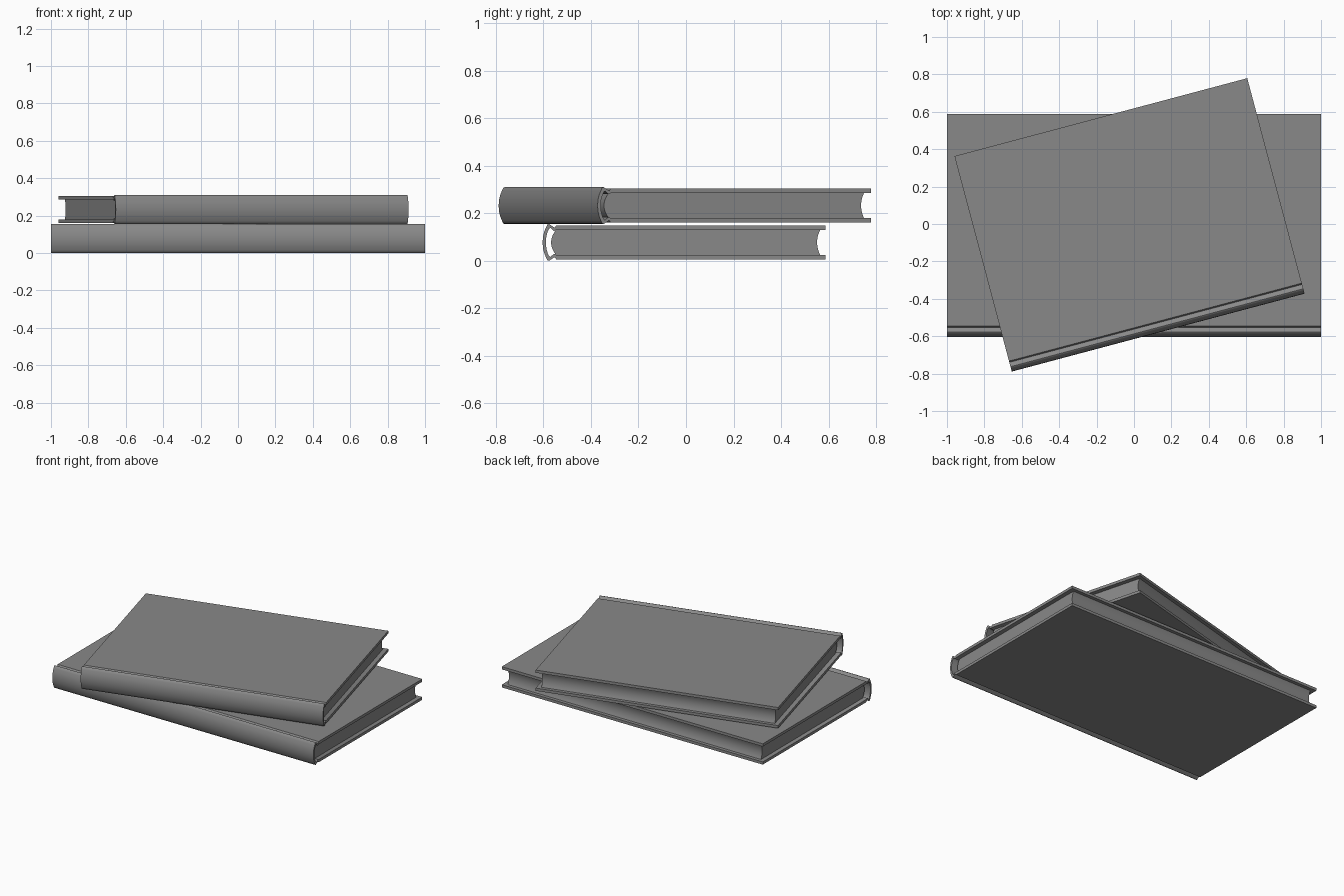
import bpy, bmesh, math

cube = bpy.data.objects.get("Cube")
if cube:
    bpy.data.objects.remove(cube, do_unlink=True)

grey = bpy.data.materials.new("book grey")
grey.use_nodes = True
grey.diffuse_color = (0.25, 0.25, 0.25, 1)
grey.node_tree.nodes["Principled BSDF"].inputs["Base Color"].default_value = (0.25, 0.25, 0.25, 1)

HALF_THICK = 0.0775


def mirrored(half):
    """Upper half profile (y, z), ending on z = 0, continued below it."""
    return half + [(y, -z) for y, z in reversed(half) if z > 0]


def extrude_profile(name, loop, length, location, turn):
    """Extrude a closed (y, z) profile along x."""
    bm = bmesh.new()
    ends = [[bm.verts.new((x, y, z)) for y, z in loop] for x in (-length / 2, length / 2)]
    for end in ends:
        bm.faces.new(end)
    n = len(loop)
    for i in range(n):
        j = (i + 1) % n
        bm.faces.new((ends[0][i], ends[0][j], ends[1][j], ends[1][i]))
    bmesh.ops.recalc_face_normals(bm, faces=bm.faces[:])
    mesh = bpy.data.meshes.new(name)
    bm.to_mesh(mesh)
    bm.free()
    mesh.materials.append(grey)
    obj = bpy.data.objects.new(name, mesh)
    obj.location = location
    obj.rotation_euler.z = turn
    bpy.context.collection.objects.link(obj)
    bpy.ops.object.select_all(action='DESELECT')
    obj.select_set(True)
    bpy.context.view_layer.objects.active = obj
    bpy.ops.object.shade_smooth_by_angle(angle=math.radians(48))


# Cover: board, hinge groove and rounded hollow spine, outside then inside
outer = mirrored([(0.588, 0.072), (-0.546, 0.072), (-0.553, 0.062),
                  (-0.577, HALF_THICK), (-0.584, 0.075), (-0.59, 0.062),
                  (-0.597, 0.045), (-0.602, 0.025), (-0.604, 0)])
inner = mirrored([(0.588, 0.053), (-0.545, 0.053), (-0.556, 0.048),
                  (-0.571, 0.061), (-0.576, 0.058), (-0.5825, 0.045),
                  (-0.588, 0.025), (-0.59, 0)])
cover = outer + inner[::-1]

# Pages: rounded back edge and hollowed fore edge
TOP, STEPS = 0.0532, 10
levels = [TOP * (1 - 2 * i / STEPS) for i in range(STEPS + 1)]
bulge = [1 - (z / TOP) ** 2 for z in levels]
pages = [(-0.547 - 0.021 * b, z) for b, z in zip(bulge, levels)]
pages += [(0.565 - 0.013 * b, z) for b, z in zip(bulge[::-1], levels[::-1])]


def book(name, length, x, y, z, turn):
    place = (x, y, z + HALF_THICK)
    extrude_profile(name + "_cover", cover, length, place, turn)
    extrude_profile(name + "_pages", pages, length - 0.06, place, turn)


book("lower_book", 2.0, 0, 0, 0, 0)
book("upper_book", 1.62, -0.026, 0.003, 2 * HALF_THICK, math.radians(14.9))
